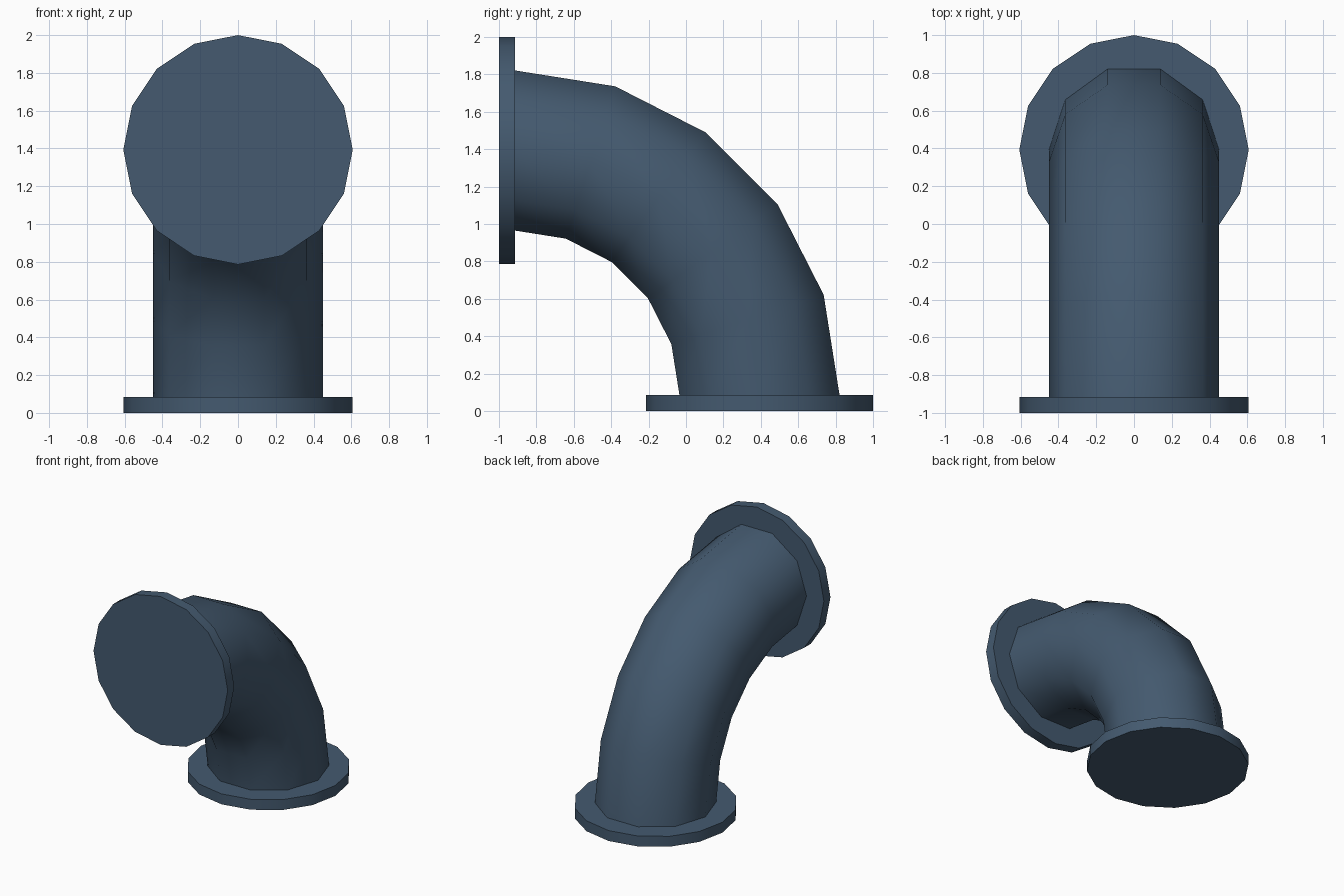
import bpy, bmesh, math
from mathutils import Vector, Matrix

if "Cube" in bpy.data.objects:
    bpy.data.objects.remove(bpy.data.objects["Cube"])

THICK = 0.085      # flange thickness
AXIS = 0.393       # offset of the flange axis
CY, CZ = -1 + THICK, THICK   # centre of the bend in the y-z plane
BEND = AXIS - CY   # bend radius
PIPE_R, FLANGE_R = 0.45, 0.607

blue = bpy.data.materials.new("slate blue metal")
blue.diffuse_color = (0.058, 0.102, 0.160, 1)
blue.use_nodes = True
blue.node_tree.nodes["Principled BSDF"].inputs["Base Color"].default_value = blue.diffuse_color


def add_object(name, bm, angle):
    bmesh.ops.recalc_face_normals(bm, faces=bm.faces)
    mesh = bpy.data.meshes.new(name)
    bm.to_mesh(mesh)
    bm.free()
    mesh.materials.append(blue)
    obj = bpy.data.objects.new(name, mesh)
    bpy.context.collection.objects.link(obj)
    bpy.ops.object.select_all(action='DESELECT')
    obj.select_set(True)
    bpy.context.view_layer.objects.active = obj
    bpy.ops.object.shade_smooth_by_angle(angle=math.radians(angle))
    return obj


def flange(name, matrix):
    bm = bmesh.new()
    bmesh.ops.create_cone(bm, cap_ends=True, segments=16, radius1=FLANGE_R,
                          radius2=FLANGE_R, depth=THICK, matrix=matrix)
    add_object(name, bm, 40)


# Two closed 16-sided flanges
flange("bottom_flange", Matrix.Translation((0, AXIS, THICK / 2)))
flange("front_flange", Matrix.Translation((0, -1 + THICK / 2, 2 - FLANGE_R))
       @ Matrix.Rotation(math.pi / 2, 4, 'X'))

# Elbow pipe: ten-sided section swept through a quarter turn in five steps
bm = bmesh.new()
SIDES, STEPS = 10, 5
rings = []
for i in range(STEPS + 1):
    t = math.pi / 2 * i / STEPS
    out = Vector((0, math.cos(t), math.sin(t)))
    ring = []
    for j in range(SIDES):
        a = 2 * math.pi * j / SIDES
        p = Vector((0, CY, CZ)) + out * (BEND + PIPE_R * math.sin(a))
        p.x = PIPE_R * math.cos(a)
        ring.append(bm.verts.new(p))
    rings.append(ring)
for r0, r1 in zip(rings, rings[1:]):
    for j in range(SIDES):
        k = (j + 1) % SIDES
        bm.faces.new((r0[j], r0[k], r1[k], r1[j]))
add_object("elbow_pipe", bm, 60)
